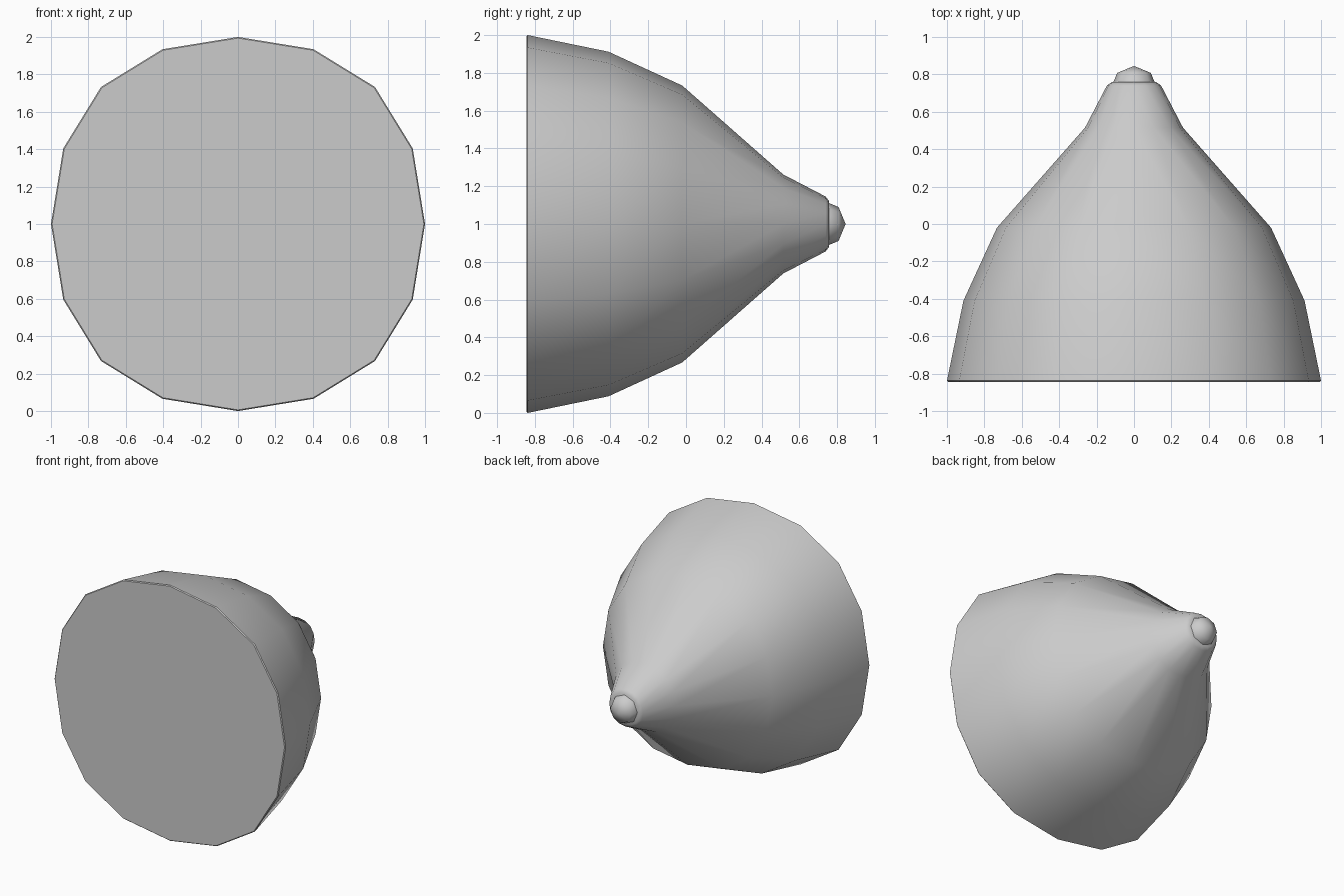
import bpy, bmesh, math

if "Cube" in bpy.data.objects:
    bpy.data.objects.remove(bpy.data.objects["Cube"])

SIDES = 16


def ring(bm, y, r):
    # 16-sided section, very slightly squared at the diagonals
    verts = []
    for i in range(SIDES):
        a = 2 * math.pi * i / SIDES
        k = r * (1 + 0.018 * (1 - math.cos(4 * a)))
        a += math.radians(0.9) * math.sin(4 * a)
        verts.append(bm.verts.new((k * math.cos(a), y, 1 + k * math.sin(a))))
    return verts


def finish(bm, name, angle):
    bmesh.ops.recalc_face_normals(bm, faces=bm.faces)
    mesh = bpy.data.meshes.new(name)
    bm.to_mesh(mesh)
    bm.free()
    obj = bpy.data.objects.new(name, mesh)
    bpy.context.collection.objects.link(obj)
    bpy.ops.object.select_all(action='DESELECT')
    obj.select_set(True)
    bpy.context.view_layer.objects.active = obj
    bpy.ops.object.shade_smooth_by_angle(angle=math.radians(angle))
    return obj


# Bell-shaped body: (y, radius) profile, capped at both ends
profile = [(-0.845, 0.994), (-0.838, 1.0), (-0.41, 0.912), (-0.02, 0.733),
           (0.515, 0.262), (0.74, 0.145), (0.758, 0.12)]
bm = bmesh.new()
rings = [ring(bm, y, r) for y, r in profile]
for a, b in zip(rings, rings[1:]):
    for i in range(SIDES):
        j = (i + 1) % SIDES
        bm.faces.new((a[i], a[j], b[j], b[i]))
bm.faces.new(rings[0])
bm.faces.new(rings[-1])
finish(bm, "bell_body", 40)

# Small low-poly ball set into the narrow end
bm = bmesh.new()
bmesh.ops.create_uvsphere(bm, u_segments=8, v_segments=4, radius=0.127)
for v in bm.verts:
    x, y, z = v.co
    v.co = (x, 0.718 + z, 1 - y)
finish(bm, "tip_knob", 60)
